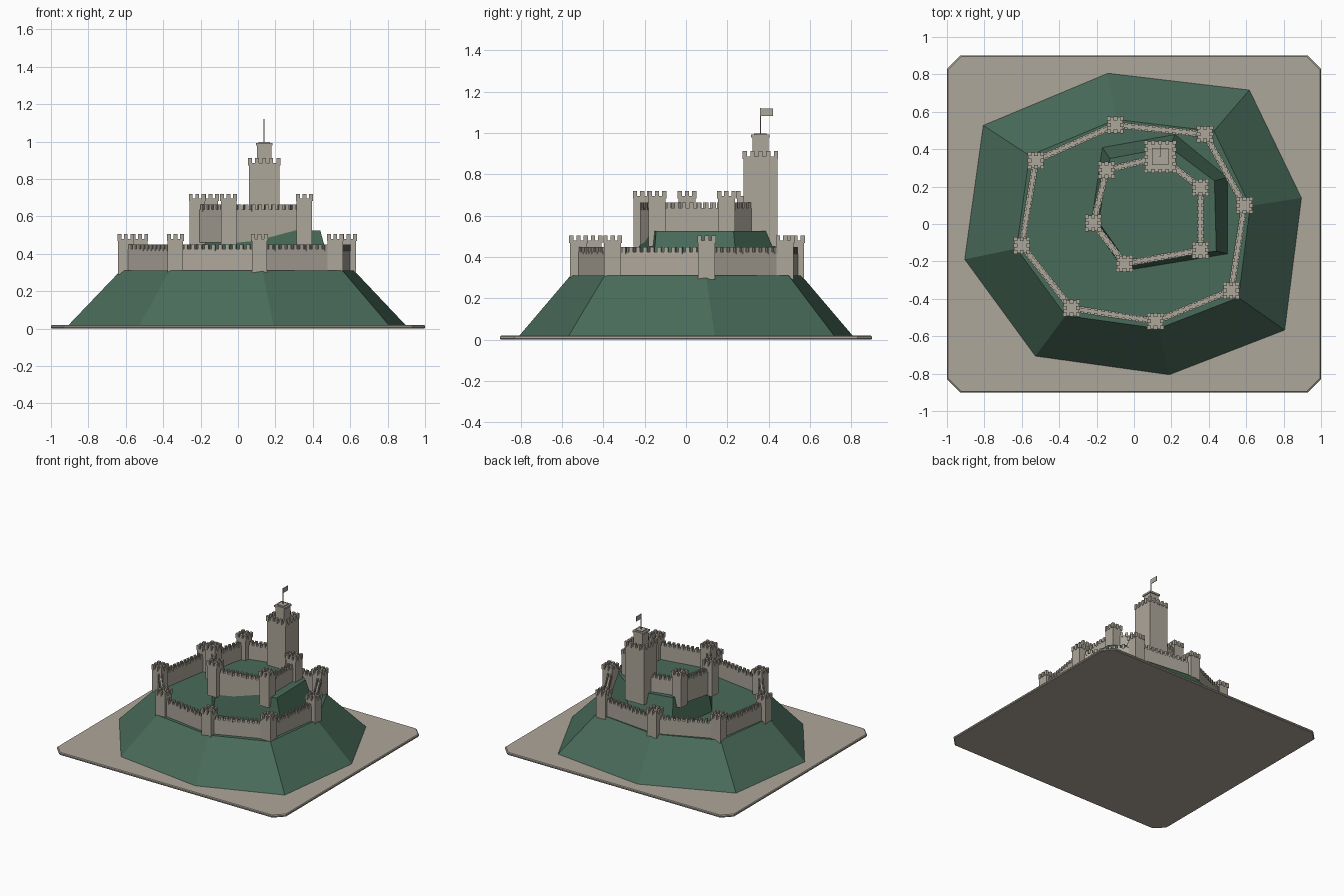
import bpy, bmesh, math
from mathutils import Vector, Matrix

if "Cube" in bpy.data.objects:
    bpy.data.objects.remove(bpy.data.objects["Cube"])


def material(name, rgb):
    m = bpy.data.materials.new(name)
    m.diffuse_color = (*rgb, 1)
    m.use_nodes = True
    m.node_tree.nodes["Principled BSDF"].inputs["Base Color"].default_value = m.diffuse_color
    return m


STONE = material("stone", (0.42, 0.385, 0.325))
GRASS = material("grass", (0.066, 0.148, 0.102))


def finish(bm, name, mat):
    bmesh.ops.recalc_face_normals(bm, faces=bm.faces)
    me = bpy.data.meshes.new(name)
    bm.to_mesh(me)
    bm.free()
    me.materials.append(mat)
    ob = bpy.data.objects.new(name, me)
    bpy.context.collection.objects.link(ob)
    return ob


def box(bm, x, y, z0, z1, sx, sy, angle=0):
    """Block centred on x, y from z0 to z1, turned about z."""
    m = (Matrix.Translation((x, y, (z0 + z1) / 2)) @ Matrix.Rotation(angle, 4, 'Z')
         @ Matrix.Diagonal((sx, sy, z1 - z0, 1)))
    bmesh.ops.create_cube(bm, size=1, matrix=m)


def loft(name, rings, mat):
    """Solid through a stack of (points, z) rings."""
    bm = bmesh.new()
    loops = [[bm.verts.new((x, y, z)) for x, y in pts] for pts, z in rings]
    bm.faces.new(loops[0])
    bm.faces.new(loops[-1])
    for a, b in zip(loops, loops[1:]):
        for i in range(len(a)):
            j = (i + 1) % len(a)
            bm.faces.new((a[i], a[j], b[j], b[i]))
    return finish(bm, name, mat)


def tower(name, x, y, z0, z_deck, z_top, half, count, block):
    """Square tower with a ring of merlons, count per side."""
    bm = bmesh.new()
    box(bm, x, y, z0, z_deck, 2 * half, 2 * half)
    reach = half + 0.004 - block / 2
    for i in range(count):
        for j in range(count):
            if i in (0, count - 1) or j in (0, count - 1):
                px = x - reach + 2 * reach * i / (count - 1)
                py = y - reach + 2 * reach * j / (count - 1)
                box(bm, px, py, z_deck - 0.012, z_top, block, block)
    return finish(bm, name, STONE)


def wall(name, a, b, z0, z_walk, z_top, trim_a=0.04, trim_b=0.04):
    """Straight wall from a to b with merlons along both edges."""
    a, b = Vector(a), Vector(b)
    d = b - a
    angle = math.atan2(d.y, d.x)
    u = d.normalized()
    n = Vector((-u.y, u.x))
    c = (a + b) / 2
    bm = bmesh.new()
    box(bm, c.x, c.y, z0, z_walk, d.length, 0.032, angle)
    free = d.length - trim_a - trim_b
    count = max(2, round(free / 0.036))
    for k in range(count):
        for side in (-1, 1):
            p = a + u * (trim_a + free * (k + 0.5) / count) + n * side * 0.0125
            box(bm, p.x, p.y, z_walk - 0.01, z_top, 0.019, 0.011, angle)
    return finish(bm, name, STONE)


# Base plate with cut corners and a thin bevelled rim
def plate_ring(inset):
    x, y, c = 1 - inset, 0.9 - inset, 0.07
    return [(x, y - c), (x - c, y), (c - x, y), (-x, y - c),
            (-x, c - y), (c - x, -y), (x - c, -y), (x, c - y)]


loft("base_plate", [(plate_ring(0.004), 0), (plate_ring(0), 0.005),
                    (plate_ring(0), 0.014), (plate_ring(0.005), 0.02)], STONE)

# Main hill
hill = [(-0.14, 0.81), (0.62, 0.72), (0.90, 0.14), (0.81, -0.57),
        (0.19, -0.81), (-0.53, -0.71), (-0.91, -0.19), (-0.81, 0.53)]
loft("hill", [(hill, 0.015), ([(x * 0.69, y * 0.69) for x, y in hill], 0.31)], GRASS)

# Upper mound
mound_foot = [(-0.17, 0.41), (0.22, 0.48), (0.50, 0.25),
              (0.50, -0.16), (-0.05, -0.25), (-0.23, 0.0)]
mound_top = [(-0.13, 0.35), (0.19, 0.41), (0.43, 0.23),
             (0.44, -0.145), (-0.03, -0.215), (-0.19, 0.01)]
loft("upper_mound", [(mound_foot, 0.305), (mound_top, 0.525)], GRASS)

# Outer ring of towers and walls
outer = [(-0.10, 0.53), (0.38, 0.48), (0.59, 0.10), (0.52, -0.355),
         (0.115, -0.52), (-0.335, -0.45), (-0.60, -0.115), (-0.525, 0.34)]
for i, p in enumerate(outer):
    tower(f"outer_tower_{i + 1}", *p, 0.29, 0.48, 0.505, 0.041, 3, 0.021)
    wall(f"outer_wall_{i + 1}", p, outer[(i + 1) % 8], 0.29, 0.425, 0.449)

# Inner ring of towers and walls, closed by the keep
keep = (0.14, 0.36)
inner = [keep, (0.355, 0.195), (0.355, -0.14), (-0.05, -0.212),
         (-0.218, 0.005), (-0.147, 0.288)]
for i, p in enumerate(inner):
    q = inner[(i + 1) % 6]
    if p != keep:
        tower(f"inner_tower_{i}", *p, 0.45, 0.695, 0.72, 0.041, 3, 0.021)
    wall(f"inner_wall_{i + 1}", p, q, 0.46, 0.637, 0.663,
         0.09 if p == keep else 0.04, 0.09 if q == keep else 0.04)

# Keep with its turret, cap, pole and flag
kx, ky = keep
tower("keep", kx, ky, 0.45, 0.885, 0.913, 0.082, 5, 0.02)
bm = bmesh.new()
box(bm, kx, ky, 0.88, 0.98, 0.076, 0.076)
box(bm, kx, ky, 0.978, 0.992, 0.09, 0.09)
box(bm, kx, ky, 0.992, 0.998, 0.06, 0.06)
finish(bm, "turret", STONE)
bm = bmesh.new()
box(bm, kx, ky, 0.99, 1.12, 0.005, 0.005)
finish(bm, "flag_pole", STONE)
bm = bmesh.new()
box(bm, kx, ky + 0.031, 1.082, 1.119, 0.004, 0.06)
finish(bm, "flag", STONE)
